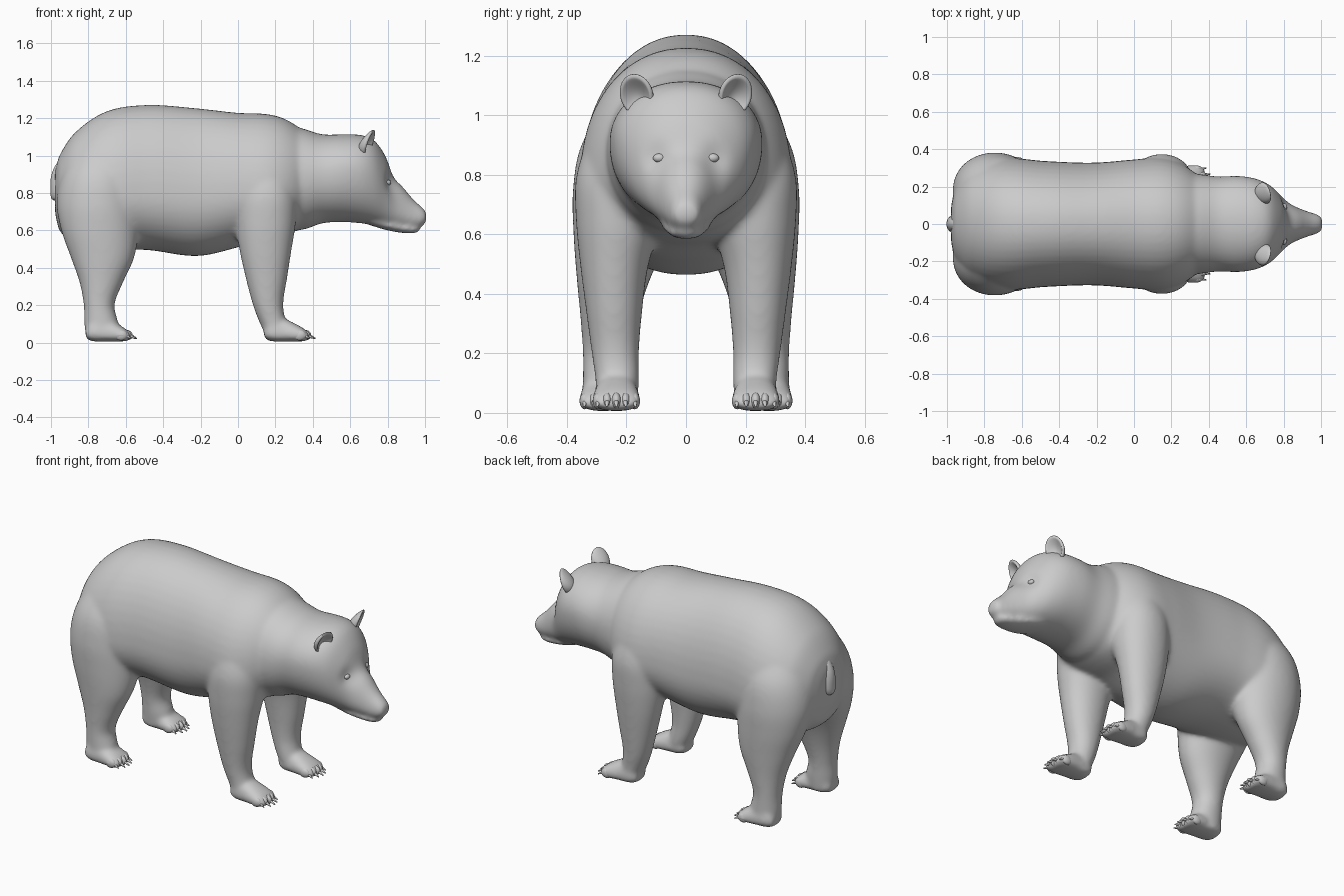
import bpy, bmesh
from math import sin, cos, pi, exp, copysign
from mathutils import Vector, Matrix

if "Cube" in bpy.data.objects:
    bpy.data.objects.remove(bpy.data.objects["Cube"])

grey = bpy.data.materials.new("warm_grey_fur")
grey.use_nodes = True
COLOUR = (0.6, 0.6, 0.6, 1)
grey.diffuse_color = COLOUR
grey.node_tree.nodes["Principled BSDF"].inputs["Base Color"].default_value = COLOUR


def make_object(name, bm):
    bmesh.ops.recalc_face_normals(bm, faces=bm.faces)
    for f in bm.faces:
        f.smooth = True
    mesh = bpy.data.meshes.new(name)
    bm.to_mesh(mesh)
    bm.free()
    mesh.materials.append(grey)
    obj = bpy.data.objects.new(name, mesh)
    bpy.context.collection.objects.link(obj)
    return obj


def interpolate(keys, steps=6):
    """Smooth curve through section tuples, spaced by their first value."""
    def slope(i, c):
        a, b = keys[max(i - 1, 0)], keys[min(i + 1, len(keys) - 1)]
        return (b[c] - a[c]) / (b[0] - a[0])
    out = []
    for i in range(len(keys) - 1):
        p, q = keys[i], keys[i + 1]
        d = q[0] - p[0]
        for s in range(steps):
            t = s / steps
            h = t * t * (3 - 2 * t)
            row = [p[0] + d * t]
            for c in range(1, len(p)):
                row.append(p[c] * (1 - h) + q[c] * h
                           + d * slope(i, c) * t * (1 - t) ** 2
                           - d * slope(i + 1, c) * t * t * (1 - t))
            out.append(row)
    return out + [list(keys[-1])]


def power(v, e):
    return copysign(abs(v) ** (2 / e), v)


def lengthwise_ring(row, a, y, e):
    # row: x, bottom, top, height of widest point, half width
    x, low, high, wide, w = row
    s = power(sin(a), e)
    return (x, y + w * power(cos(a), e), wide + s * ((high - wide) if s > 0 else (wide - low)))


def upright_ring(row, a, y, e):
    # row: z, back, front, inner side, outer side
    z, x0, x1, y0, y1 = row
    return ((x0 + x1) / 2 + (x1 - x0) / 2 * power(cos(a), e),
            y + (y0 + y1) / 2 + (y1 - y0) / 2 * power(sin(a), e), z)


def loft(bm, keys, ring, y=0, e=2, flip=1, n=48):
    rings = []
    for row in interpolate(keys):
        pts = [ring(row, 2 * pi * k / n, y, e) for k in range(n)]
        rings.append([bm.verts.new((p[0], flip * p[1], p[2])) for p in pts])
    faces = [bm.faces.new((r[k], r[(k + 1) % n], q[(k + 1) % n], q[k]))
             for r, q in zip(rings, rings[1:]) for k in range(n)]
    faces += [bm.faces.new(rings[0]), bm.faces.new(rings[-1])]
    bmesh.ops.recalc_face_normals(bm, faces=faces)


def ball(bm, centre, size):
    m = Matrix.Translation(centre) @ Matrix.Diagonal((*size, 1))
    bmesh.ops.create_uvsphere(bm, u_segments=20, v_segments=12, radius=1, matrix=m)


TORSO = [(-.978, .69, .92, .8, .1), (-.955, .6, 1.0, .79, .19), (-.87, .53, 1.125, .77, .3),
         (-.7, .5, 1.238, .77, .352), (-.48, .495, 1.271, .79, .337), (-.22, .463, 1.253, .78, .328),
         (0, .51, 1.229, .8, .345), (.15, .56, 1.223, .78, .355), (.25, .58, 1.197, .8, .325),
         (.34, .61, 1.14, .85, .26), (.42, .68, 1.07, .87, .17)]
HEAD = [(.1, .61, 1.2, .86, .27), (.34, .603, 1.147, .87, .267), (.45, .638, 1.114, .89, .254),
        (.56, .645, 1.114, .91, .257), (.66, .638, 1.11, .91, .24), (.73, .63, 1.08, .88, .205),
        (.79, .618, .995, .81, .15), (.83, .612, .89, .74, .112), (.88, .612, .835, .7, .086),
        (.94, .612, .765, .67, .064), (.985, .622, .725, .665, .05), (1.008, .645, .7, .67, .035)]
JAW = [(.7, .63, .68, .65, .09), (.8, .6, .65, .63, .085), (.9, .584, .63, .61, .064),
       (.95, .586, .622, .605, .048), (.972, .595, .615, .605, .03)]
HIND_LEG = [(.02, -.81, -.66, .2, .345), (.1, -.822, -.64, .193, .347), (.2, -.825, -.66, .187, .347),
            (.32, -.847, -.615, .162, .355), (.45, -.892, -.556, .12, .367), (.6, -.945, -.53, .05, .378),
            (.75, -.97, -.522, -.03, .38), (.9, -.94, -.54, -.03, .352), (1.05, -.85, -.62, .06, .26)]
FRONT_LEG = [(.02, .16, .27, .165, .3), (.1, .118, .258, .158, .304), (.2, .08, .242, .158, .317),
             (.35, .04, .264, .146, .337), (.5, .007, .287, .125, .356), (.65, -.015, .31, .08, .37),
             (.8, -.01, .31, .06, .368), (1.0, .05, .25, .06, .3)]
# Paw profile measured from the heel
PAW = [(0, .025, .08, .045, .05), (.03, .008, .125, .05, .07), (.1, .006, .13, .045, .075),
       (.17, .006, .1, .04, .082), (.22, .008, .07, .035, .08), (.24, .015, .05, .03, .06)]
PAWS = {"hind": (-.815, .278), "front": (.14, .234)}

# Body, head and legs blended into one skin
bm = bmesh.new()
loft(bm, HEAD, lengthwise_ring, e=2.1)
# Eye sockets pressed into the face
for v in bm.verts:
    d = Vector((v.co.x - .81, abs(v.co.y) - .095, v.co.z - .85)).length
    v.co.x -= .022 * exp(-(d / .045) ** 2)
loft(bm, TORSO, lengthwise_ring, e=2.12)
loft(bm, JAW, lengthwise_ring)
for side in (1, -1):
    loft(bm, HIND_LEG, upright_ring, e=2.05, flip=side)
    loft(bm, FRONT_LEG, upright_ring, e=2.1, flip=side)
    for heel, y in PAWS.values():
        loft(bm, [(heel + k[0], *k[1:]) for k in PAW], lengthwise_ring, y=y, e=2.3, flip=side)
body = make_object("body", bm)
remesh = body.modifiers.new("blend", 'REMESH')
remesh.mode = 'VOXEL'
remesh.voxel_size = .01
remesh.use_smooth_shade = True
smooth = body.modifiers.new("soften", 'SMOOTH')
smooth.factor = .5
smooth.iterations = 24

# Tail hanging against the rump
bm = bmesh.new()
loft(bm, [(.76, -.985, -.955, -.015, .015), (.772, -.998, -.93, -.036, .036), (.81, -1.003, -.92, -.048, .048),
          (.89, -.999, -.9, -.045, .045), (.95, -.975, -.88, -.038, .038),
          (1.0, -.935, -.86, -.02, .02)], upright_ring, n=24)
make_object("tail", bm)

# Nose pad
bm = bmesh.new()
ball(bm, (.982, 0, .682), (.018, .038, .028))
make_object("nose", bm)

for side, label in ((1, "left"), (-1, "right")):
    # Eye
    bm = bmesh.new()
    ball(bm, (.802, side * .09, .856), (.016, .021, .015))
    make_object(label + "_eye", bm)

    # Nostril rim
    bm = bmesh.new()
    ball(bm, (.994, side * .016, .68), (.007, .011, .009))
    make_object(label + "_nostril", bm)

    # Cupped ear: a rounded shell, thicker at its root, with its front face pushed inwards
    bm = bmesh.new()
    bmesh.ops.create_uvsphere(bm, u_segments=32, v_segments=24, radius=1,
                              matrix=Matrix.Rotation(pi / 2, 4, 'Y'))
    for v in bm.verts:
        rim = (v.co.y ** 2 + v.co.z ** 2) ** .5
        if v.co.x > 0:
            v.co.x *= .5
            if rim < .85:
                v.co.x -= .9 * (1 - (rim / .85) ** 2)
        v.co.x *= 1 - .5 * v.co.z
    bmesh.ops.transform(bm, verts=bm.verts, matrix=Matrix.Translation((.698, side * .166, 1.068))
                        @ Matrix.Rotation(side * .3, 4, 'Z') @ Matrix.Rotation(.4, 4, 'Y')
                        @ Matrix.Diagonal((.038, .058, .076, 1)))
    make_object(label + "_ear", bm)

    # Toes and claws
    for leg, (heel, y) in PAWS.items():
        toes, claws = bmesh.new(), bmesh.new()
        for i in range(-2, 3):
            base = Vector((heel + .218 - .007 * i * i, side * (y + .031 * i), .04))
            ball(toes, base, (.034, .0175, .028))
            tilt = Vector((1, side * .06 * i, -.5)).to_track_quat('Z', 'Y').to_matrix().to_4x4()
            bmesh.ops.create_cone(claws, cap_ends=True, segments=12, radius1=.0115, radius2=.003, depth=.05,
                                  matrix=Matrix.Translation(base + Vector((.034, 0, -.007))) @ tilt)
        make_object(f"{label}_{leg}_toes", toes)
        make_object(f"{label}_{leg}_claws", claws)
